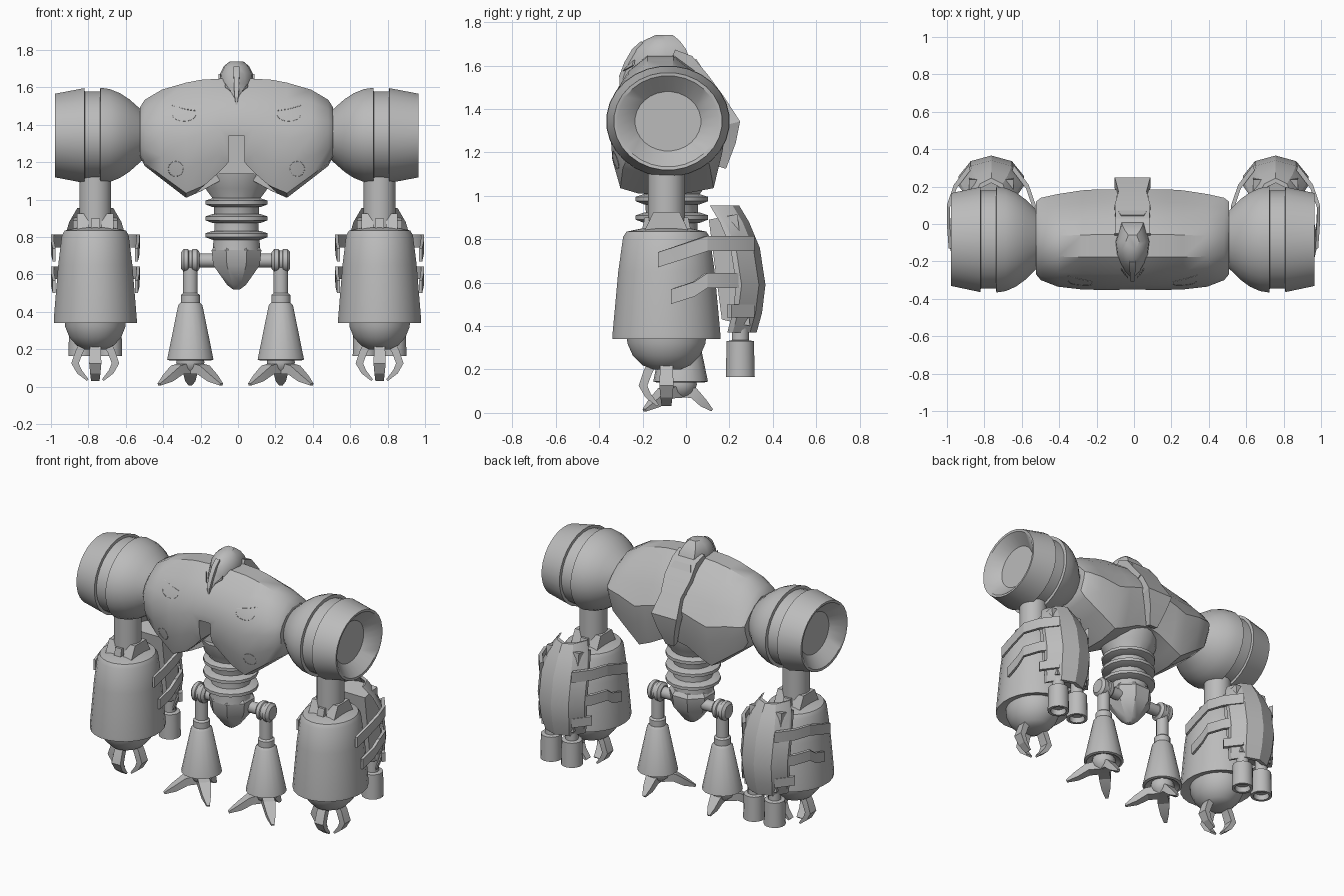
import bpy, bmesh
from math import sin, cos, pi, radians
from mathutils import Vector

cube = bpy.data.objects.get("Cube")
if cube:
    bpy.data.objects.remove(cube, do_unlink=True)

metal = bpy.data.materials.new("grey_metal")
metal.use_nodes = True
GREY = (0.5, 0.5, 0.5, 1)
metal.diffuse_color = GREY
metal.node_tree.nodes["Principled BSDF"].inputs["Base Color"].default_value = GREY


def loft(name, rings, angle=35):
    """Skin a list of equal-length point rings and cap both ends."""
    bm = bmesh.new()
    rows = [[bm.verts.new(p) for p in ring] for ring in rings]
    n = len(rows[0])
    for a, b in zip(rows, rows[1:]):
        for i in range(n):
            j = (i + 1) % n
            bm.faces.new((a[i], a[j], b[j], b[i]))
    bm.faces.new(rows[0])
    bm.faces.new(rows[-1])
    bmesh.ops.recalc_face_normals(bm, faces=bm.faces)
    mesh = bpy.data.meshes.new(name)
    bm.to_mesh(mesh)
    bm.free()
    mesh.materials.append(metal)
    ob = bpy.data.objects.new(name, mesh)
    bpy.context.collection.objects.link(ob)
    shade(ob, angle)
    return ob


def shade(ob, angle):
    bpy.ops.object.select_all(action='DESELECT')
    ob.select_set(True)
    bpy.context.view_layer.objects.active = ob
    bpy.ops.object.shade_smooth_by_angle(angle=radians(angle))


def lathe(name, profile, centre, axis="z", n=24, stretch=1.0):
    """Turn (radius, position) pairs about the z or x axis; stretch widens y."""
    cx, cy, cz = centre
    rings = []
    for r, h in profile:
        ring = []
        for k in range(n):
            a = 2 * pi * (k + 0.5) / n
            u, v = r * cos(a), r * sin(a)
            ring.append((cx + u, cy + v * stretch, h) if axis == "z"
                        else (cx + h, cy + u * stretch, cz + v))
        rings.append(ring)
    return loft(name, rings)


def limb(name, path, centre, heading):
    """Rectangular bar along (reach, z, width, thickness) points in a vertical plane."""
    d = Vector((cos(heading), sin(heading), 0))
    side = Vector((-d.y, d.x, 0))
    up = Vector((0, 0, 1))
    c = Vector(centre)
    rings = []
    for i, (r, z, w, t) in enumerate(path):
        p, q = path[max(i - 1, 0)], path[min(i + 1, len(path) - 1)]
        tan = (d * (q[0] - p[0]) + up * (q[1] - p[1])).normalized()
        nor = tan.cross(side) * t / 2
        m, s = c + d * r + up * z, side * w / 2
        rings.append([m + s + nor, m - s + nor, m - s - nor, m + s - nor])
    return loft(name, rings, 20)


def prism(name, outline, x0, x1):
    """Extrude a y-z outline along x."""
    return loft(name, [[(x, y, z) for y, z in outline] for x in (x0, x1)], 20)


MID = -0.008

# Torso: one cross-section shape scaled along x
SECTION = [(-.35, .97), (.1, .97), (.45, .72), (.75, .38), (1, -.02), (.95, -.4),
           (.8, -.92), (.3, -1), (-.5, -1), (-.82, -.92), (-.96, -.5), (-1, 0), (-.9, .35), (-.68, .7)]
STATIONS = [(0, 1.655, 1.12, -.35, .19), (.09, 1.655, 1.1, -.352, .185), (.19, 1.65, 1.045, -.352, .185),
            (.27, 1.635, 1.01, -.35, .18), (.4, 1.595, 1.11, -.335, .16),
            (.49, 1.54, 1.18, -.3, .14), (.515, 1.5, 1.23, -.27, .12)]
rings = []
for s, stations in ((-1, STATIONS[:0:-1]), (1, STATIONS)):
    for x, top, low, front, back in stations:
        rings.append([(MID + s * x, (front + back) / 2 + u * (back - front) / 2,
                       (top + low) / 2 + v * (top - low) / 2) for u, v in SECTION])
torso = loft("torso", rings, 32)

# Chest notch, flaring to an arch underneath
half = [(.042, 1.34), (.042, 1.2), (.1, 1.14), (.27, .99)]
outline = half + [(-x, z) for x, z in reversed(half)]
cutter = loft("notch_cutter", [[(MID + x, y, z) for x, z in outline] for y in (-.6, -.22)])
cutter.hide_render = True
cut = torso.modifiers.new("notch", 'BOOLEAN')
cut.object = cutter
cut.solver = 'EXACT'
bpy.context.view_layer.objects.active = torso
bpy.ops.object.modifier_apply(modifier="notch")
bpy.data.objects.remove(cutter, do_unlink=True)
shade(torso, 32)


def trace(name, points):
    """Fine raised line laid on the front of the torso."""
    hits = []
    for x, z in points:
        ok, loc, _, _ = torso.ray_cast((x, -2, z), (0, 1, 0))
        if ok:
            hits.append(loc)
    curve = bpy.data.curves.new(name, 'CURVE')
    curve.dimensions = '3D'
    curve.bevel_depth = 0.002
    curve.bevel_resolution = 0
    line = curve.splines.new('POLY')
    line.points.add(len(hits) - 1)
    for p, h in zip(line.points, hits):
        p.co = (*h, 1)
    curve.materials.append(metal)
    bpy.context.collection.objects.link(bpy.data.objects.new(name, curve))


# Head: stacked rings narrowing to a hooked beak
HEAD = [(1.74, .035, -.14, -.06), (1.715, .066, -.195, -.03), (1.675, .087, -.235, 0),
        (1.62, .093, -.265, .02), (1.58, .078, -.285, .03), (1.54, .045, -.295, -.05), (1.495, .008, -.3, -.24)]
rings = []
for z, w, f, b in HEAD:
    m = (f + b) / 2
    rings.append([(MID + w * u, m + v * (b - f) / 2, z) for u, v in
                  ((0, -1), (.5, -.8), (.9, -.35), (1, .2), (.65, 1), (-.65, 1), (-1, .2), (-.9, -.35), (-.5, -.8))])
loft("head", rings, 35)
limb("beak_ridge", [(-.2, 1.705, .03, .02), (-.24, 1.67, .03, .02), (-.275, 1.61, .028, .02),
                    (-.298, 1.55, .02, .02), (-.3, 1.5, .006, .01)], (MID, 0, 0), pi / 2)

# Crest running from the head down the back
limb("back_crest", [(-.06, 1.65, .19, .05), (.01, 1.62, .18, .06), (.08, 1.535, .19, .06), (.15, 1.44, .15, .06),
                    (.22, 1.335, .19, .06), (.2, 1.25, .13, .06), (.165, 1.13, .06, .04)], (MID, 0, 0), pi / 2)
for i, (y, z) in enumerate(((.05, 1.59), (.12, 1.495), (.185, 1.405))):
    limb("crest_plate_%d" % i, [(y - .02, z + .03, .12, .04), (y + .015, z - .025, .17, .04)], (MID, 0, 0), pi / 2)

# Waist column, rings and pelvis
lathe("waist", [(.19, 1.14), (.17, 1.06), (.125, 1.0), (.12, .85), (.13, .73)], (MID, -.065, 0), n=16)
for i, z in enumerate((.98, .895, .805)):
    lathe("waist_ring_%d" % i, [(.13, z - .02), (.17, z - .005), (.17, z + .015), (.13, z + .028)],
          (MID, -.065, 0), n=16)
lathe("pelvis", [(.125, .755), (.144, .73), (.135, .65), (.055, .545), (.02, .52)], (MID, -.055, 0), n=8)


def shoulder(s):
    c = (MID + .002, -.083, 1.343)
    prof = [(.137, .9), (.21, .97), (.225, .972), (.255, .815), (.237, .813), (.237, .732), (.257, .73), (.25, .68),
            (.228, .625), (.195, .575), (.155, .53), (.11, .48)]
    lathe("shoulder", [(r, s * h) for r, h in prof], c, "x", 28, 1.11)


def arm(s):
    x, y = s * .76 - .003, -.09
    lathe("upper_arm", [(.086, 1.16), (.086, .82)], (x, y, 0), n=20)
    lathe("forearm", [(.1, .85), (.165, .835), (.18, .81), (.2, .65), (.224, .36), (.224, .34),
                      (.165, .36), (.162, .32), (.14, .265), (.1, .22), (.06, .2)], (x, y, 0), stretch=1.12)
    # Elbow bracket
    for k in (-1, 1):
        prism("elbow_bracket", [(y - .11, .82), (y - .06, .925), (y + .06, .925), (y + .11, .82)],
              x + k * .033, x + k * .097)
    prism("elbow_block", [(y - .12, .81), (y - .1, .9), (y + .1, .9), (y + .12, .81)], x - .024, x + .024)
    # Claws
    for heading in (0, pi, -pi / 2):
        limb("claw", [(.06, .235, .055, .04), (.085, .19, .06, .04), (.108, .125, .065, .04), (.085, .08, .055, .03),
                      (.04, .035, .045, .012)], (x, y, 0), heading)
    # Launcher body, barrels and curved rear shield
    prism("launcher", [(.105, .89), (.237, .915), (.295, .4), (.165, .43)], x - .12, x + .12)
    for dx in (-.077, .077):
        lathe("barrel", [(.05, .46), (.05, .43), (.04, .425), (.04, .335), (.064, .33), (.068, .165),
                         (.05, .165), (.046, .2)], (x + dx, .25, 0), n=16)
    arc = [(-.175, .11), (-.11, .03), (0, 0), (.11, .03), (.175, .11)]
    rings = []
    for z, back, w in ((.955, .245, .55), (.88, .29, .8), (.76, .34, 1), (.59, .366, 1), (.46, .35, .95), (.37, .325, .8)):
        outer = [(x + u * w, back - d, z) for u, d in arc]
        rings.append(outer + [(px, py - .025, pz) for px, py, pz in reversed(outer)])
    loft("rear_shield", rings, 25)
    # Straps wrapping from the shield around both sides
    path = [(.228, 0, -.075), (.236, .11, -.04), (.238, .19, 0), (.2, .3, 0), (.12, .405, 0)]
    for k in (-1, 1):
        for z, h, start, shift in ((.78, .07, 0, -.04), (.61, .068, 0, .02), (.47, .06, 3, 0)):
            rings = []
            for i, (u, v, dz) in enumerate(path[start:]):
                dy = shift if i < 2 else 0
                rings.append([(x + k * u * f, y + v * f + dy, z + dz + e * h / 2)
                              for f, e in ((1, 1), (1, -1), (.93, -1), (.93, 1))])
            loft("strap", rings, 20)


def leg(s):
    x, y = s * .242 - .013, -.025
    lathe("hip_rod", [(.038, s * .05), (.038, s * .24)], (-.013, y, .675), "x", 12)
    lathe("hip_joint", [(.045, -.05), (.062, -.035), (.062, -.012), (.055, -.008), (.055, .008), (.062, .012),
                        (.062, .035), (.045, .05)], (x, y, .675), "x", 16)
    lathe("thigh", [(.04, .66), (.04, .5), (.052, .49), (.052, .42)], (x, y, 0), n=14)
    lathe("shin", [(.052, .45), (.066, .435), (.126, .145), (.11, .14), (.08, .16)], (x, y, 0), n=18)
    lathe("ankle", [(.07, .17), (.078, .13), (.065, .095), (.035, .07)], (x, y, 0), n=12)
    # Two long splayed toes and a short heel spur
    for heading, reach in ((225, 1), (315, 1), (90, .62)):
        limb("toe", [(.02, .1, .07, .06), (.1 * reach, .09, .075, .05), (.17 * reach, .045, .055, .04),
                     (.235 * reach, .012, .02, .012)], (x, y, 0), radians(heading))


for s in (-1, 1):
    shoulder(s)
    arm(s)
    leg(s)
    # Chest lines and slanted eyes
    cx = MID + s * .325
    trace("chest_circle", [(cx + .04 * cos(k * pi / 8), 1.165 + .04 * sin(k * pi / 8)) for k in range(17)])
    ex = MID + s * .28
    trace("chest_brow", [(ex + s * .07, 1.505), (ex, 1.485), (ex - s * .065, 1.475)])
    trace("chest_arc", [(ex + .062 * cos(a * pi / 8), 1.455 - .035 * sin(a * pi / 8)) for a in range(9)])
    loft("eye", [[(MID + s * u, v + d, z) for u, v, z in
                  ((.025, -.292, 1.575), (.06, -.247, 1.6), (.062, -.243, 1.625))] for d in (0, .008)], 20)
